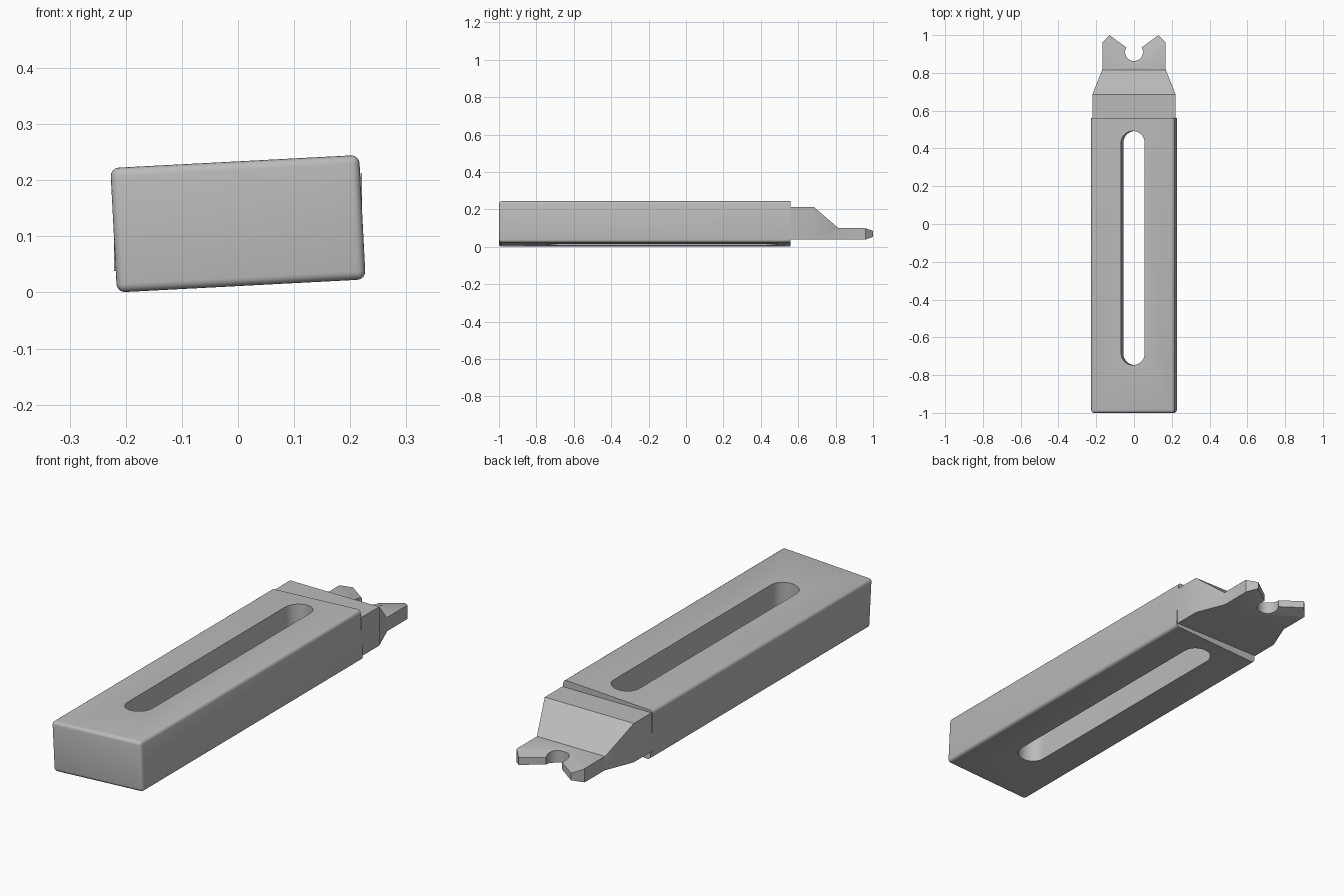
import bpy, bmesh, math
from mathutils import Matrix

if "Cube" in bpy.data.objects:
    bpy.data.objects.remove(bpy.data.objects["Cube"], do_unlink=True)

GREY = (0.5, 0.5, 0.5, 1)
steel = bpy.data.materials.new("steel grey")
steel.use_nodes = True
steel.diffuse_color = GREY
steel.node_tree.nodes["Principled BSDF"].inputs["Base Color"].default_value = GREY


def make_object(name, bm):
    bmesh.ops.recalc_face_normals(bm, faces=bm.faces)
    mesh = bpy.data.meshes.new(name)
    bm.to_mesh(mesh)
    bm.free()
    mesh.materials.append(steel)
    obj = bpy.data.objects.new(name, mesh)
    bpy.context.collection.objects.link(obj)
    return obj


def loft(name, sections):
    """Closed solid through rings that have equal point counts."""
    bm = bmesh.new()
    rings = [[bm.verts.new(p) for p in ring] for ring in sections]
    n = len(rings[0])
    for a, b in zip(rings, rings[1:]):
        for i in range(n):
            j = (i + 1) % n
            bm.faces.new((a[i], a[j], b[j], b[i]))
    bm.faces.new(rings[0])
    bm.faces.new(rings[-1])
    return make_object(name, bm)


def boolean(obj, tool, operation):
    tool.hide_render = True
    mod = obj.modifiers.new(operation, "BOOLEAN")
    mod.operation, mod.object, mod.solver = operation, tool, "EXACT"
    bpy.context.view_layer.objects.active = obj
    bpy.ops.object.modifier_apply(modifier=mod.name)
    bpy.data.objects.remove(tool, do_unlink=True)


def upright(name, outline, low=-0.3, high=0.5):
    return loft(name, [[(x, y, z) for x, y in outline] for z in (low, high)])


def arc(cx, cy, r, start, end, steps):
    return [(cx + r * math.cos(math.radians(start + (end - start) * i / steps)),
             cy + r * math.sin(math.radians(start + (end - start) * i / steps)))
            for i in range(steps + 1)]


# Body: long block, rounded everywhere but at its back end
FRONT, BACK = -1.0, 0.56
bm = bmesh.new()
bmesh.ops.create_cube(bm, size=1)
bmesh.ops.scale(bm, vec=(0.444, BACK - FRONT, 0.222), verts=bm.verts)
bmesh.ops.translate(bm, vec=(0, (FRONT + BACK) / 2, 0), verts=bm.verts)
rounded = [e for e in bm.edges if min(v.co.y for v in e.verts) < 0]
bmesh.ops.bevel(bm, geom=rounded, offset=0.015, segments=4, profile=0.5,
                affect="EDGES")
body = make_object("body", bm)

# Long slot through the body
R = 0.0625
slot = arc(0, 0.492 - R, R, 0, 180, 20) + arc(0, -0.747 + R, R, 180, 360, 20)
boolean(body, upright("slot_cutter", slot), "DIFFERENCE")

# The body is rolled slightly about its length
body.data.transform(Matrix.Translation((0, 0, 0.1225))
                    @ Matrix.Rotation(math.radians(-3), 4, "Y"))

# Tongue: side profile trimmed to the plan outline
side = [(0.558, 0.038), (1.1, 0.038), (1.1, 0.10), (0.815, 0.10),
        (0.685, 0.212), (0.558, 0.212)]
tongue = loft("forked_tongue", [[(x, y, z) for y, z in side] for x in (-0.4, 0.4)])
half = [(0.221, 0.5), (0.221, 0.685), (0.168, 0.818), (0.168, 0.96), (0.13, 1.0)]
plan = half + [(-x, y) for x, y in reversed(half)]
boolean(tongue, upright("plan_cutter", plan), "INTERSECT")

# V mouth, chamfered above and below
mouth = []
for z, apex in ((-0.1, 0.824), (0.036, 0.824), (0.053, 0.906),
                (0.085, 0.906), (0.102, 0.824), (0.3, 0.824)):
    shoulder = apex + 0.216
    mouth.append([(0, apex, z), (0.3, shoulder, z), (0.3, 1.3, z),
                  (-0.3, 1.3, z), (-0.3, shoulder, z)])
boolean(tongue, loft("mouth_cutter", mouth), "DIFFERENCE")

# Round notch at the bottom of the mouth
notch = arc(0, 0.91, 0.047, 0, 360, 40)[:-1]
boolean(tongue, upright("notch_cutter", notch), "DIFFERENCE")

for part in (body, tongue):
    bpy.ops.object.select_all(action="DESELECT")
    part.select_set(True)
    bpy.context.view_layer.objects.active = part
    bpy.ops.object.shade_smooth_by_angle(angle=math.radians(25))
